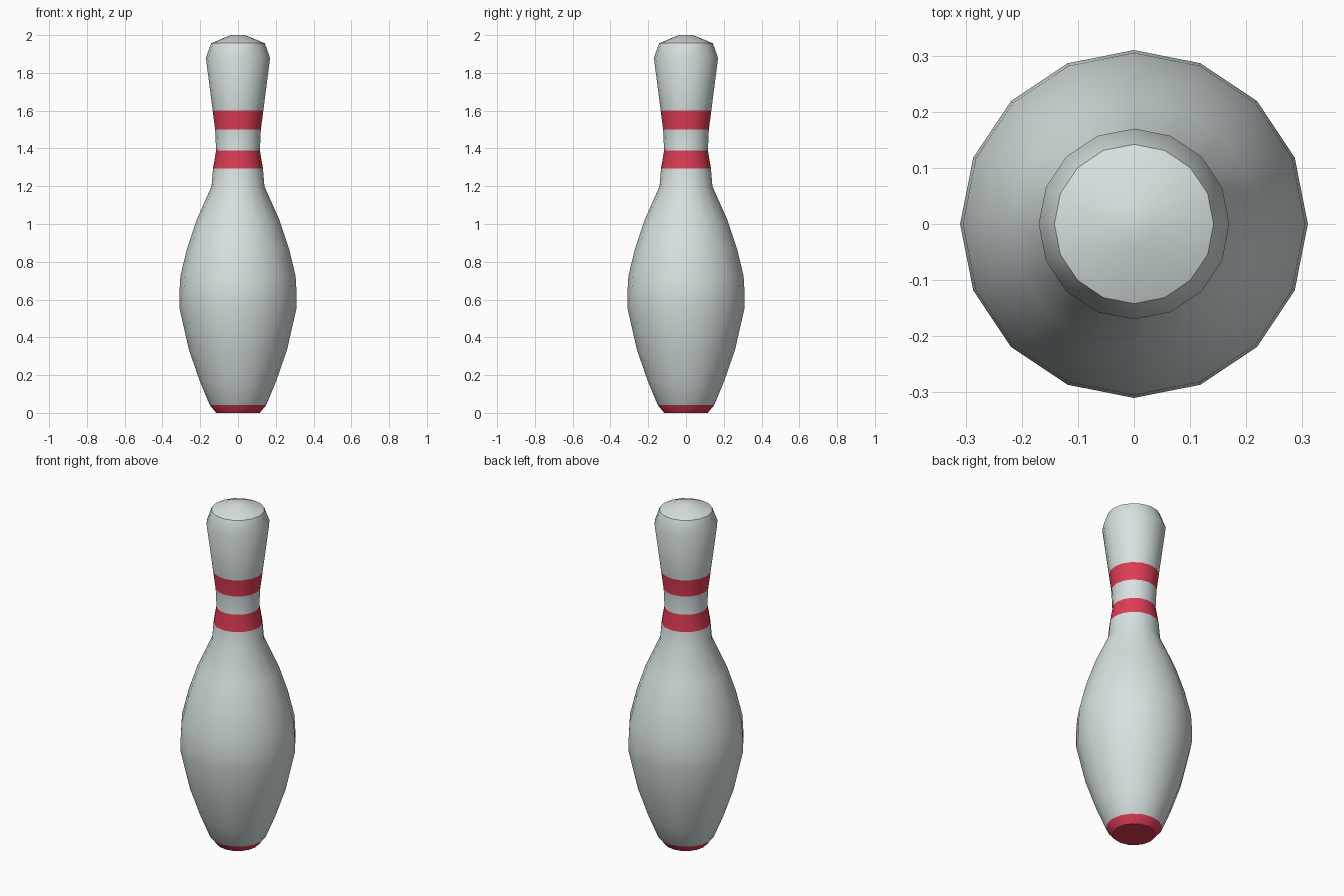
import bpy, bmesh, math

if "Cube" in bpy.data.objects:
    bpy.data.objects.remove(bpy.data.objects["Cube"])

SIDES = 16
# (radius, height) from the base to the crown
PROFILE = [(0.115, 0.0), (0.15, 0.042), (0.203, 0.17), (0.26, 0.335), (0.31, 0.555),
           (0.31, 0.64), (0.305, 0.725), (0.27, 0.87), (0.22, 1.02), (0.14, 1.2),
           (0.132, 1.295), (0.116, 1.39), (0.121, 1.5), (0.134, 1.6),
           (0.17, 1.88), (0.142, 1.957), (0.038, 2.0)]
RED_BANDS = [(-0.01, 0.04), (1.295, 1.39), (1.5, 1.6)]


def material(name, rgb):
    m = bpy.data.materials.new(name)
    m.diffuse_color = (*rgb, 1)
    m.use_nodes = True
    m.node_tree.nodes["Principled BSDF"].inputs["Base Color"].default_value = m.diffuse_color
    return m


# Lathe the body
bm = bmesh.new()
rings = []
for r, z in PROFILE:
    rings.append([bm.verts.new((r * math.cos(math.tau * i / SIDES),
                                r * math.sin(math.tau * i / SIDES), z))
                  for i in range(SIDES)])
for a, b in zip(rings, rings[1:]):
    for i in range(SIDES):
        j = (i + 1) % SIDES
        bm.faces.new((a[i], a[j], b[j], b[i]))
bm.faces.new(rings[0][::-1])
bm.faces.new(rings[-1])

# Red base and neck stripes by height
for f in bm.faces:
    f.smooth = True
    z = f.calc_center_median().z
    f.material_index = int(any(lo < z < hi for lo, hi in RED_BANDS))

mesh = bpy.data.meshes.new("bowling_pin")
bm.to_mesh(mesh)
bm.free()
mesh.materials.append(material("pale grey white", (0.68, 0.75, 0.75)))
mesh.materials.append(material("stripe red", (0.73, 0.045, 0.09)))
pin = bpy.data.objects.new("bowling_pin", mesh)
bpy.context.collection.objects.link(pin)

# Smooth shading with a crisp base edge
bpy.context.view_layer.objects.active = pin
pin.select_set(True)
bpy.ops.object.shade_smooth_by_angle(angle=math.radians(47))
